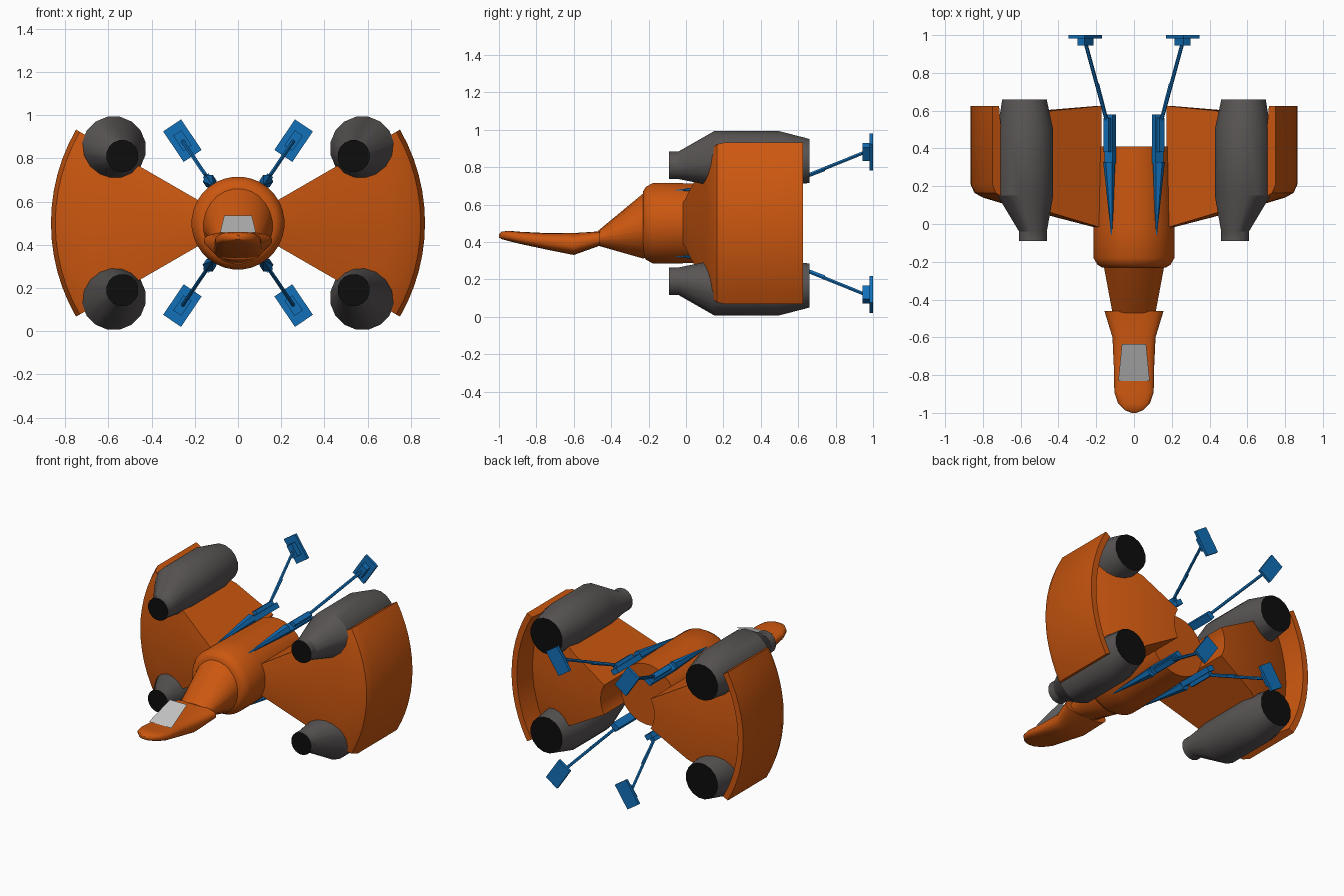
import bpy, bmesh, math
from mathutils import Matrix, Vector

cube = bpy.data.objects.get("Cube")
if cube:
    bpy.data.objects.remove(cube)

MID = 0.5  # height of the ship's long axis


def material(name, rgb):
    m = bpy.data.materials.new(name)
    m.use_nodes = True
    m.diffuse_color = (*rgb, 1)
    m.node_tree.nodes["Principled BSDF"].inputs["Base Color"].default_value = (*rgb, 1)
    return m


ORANGE = material("orange hull", (0.6, 0.095, 0.005))
GREY = material("engine grey", (0.1, 0.09, 0.09))
BLACK = material("nozzle black", (0.004, 0.004, 0.004))
BLUE = material("blue metal", (0.006, 0.16, 0.48))
GLASS = material("pale window", (0.55, 0.55, 0.55))


def finish(name, bm, mats, smooth=None):
    bmesh.ops.recalc_face_normals(bm, faces=bm.faces)
    me = bpy.data.meshes.new(name)
    bm.to_mesh(me)
    bm.free()
    ob = bpy.data.objects.new(name, me)
    bpy.context.collection.objects.link(ob)
    for m in mats:
        me.materials.append(m)
    if smooth:
        bpy.ops.object.select_all(action='DESELECT')
        ob.select_set(True)
        bpy.context.view_layer.objects.active = ob
        bpy.ops.object.shade_smooth_by_angle(angle=math.radians(smooth))
    return ob


def skin(bm, rings):
    """Join equal closed rings of points and cap both ends."""
    loops = [[bm.verts.new(p) for p in ring] for ring in rings]
    n = len(loops[0])
    for a, b in zip(loops, loops[1:]):
        for i in range(n):
            j = (i + 1) % n
            bm.faces.new((a[i], a[j], b[j], b[i]))
    return [bm.faces.new(loops[0]), bm.faces.new(loops[-1])]


def oval(y, cx, cz, rx, rz, sides, power=1.0):
    def bend(v):
        return math.copysign(abs(v) ** power, v)
    angles = [math.tau * (i + 0.5) / sides for i in range(sides)]
    return [(cx + rx * bend(math.cos(a)), y, cz + rz * bend(math.sin(a))) for a in angles]


# Fuselage drum
bm = bmesh.new()
skin(bm, [oval(y, 0, MID, r, r, 32) for y, r in
          ((-0.23, 0.17), (-0.215, 0.195), (-0.18, 0.215), (-0.02, 0.215), (0.41, 0.205))])
finish("fuselage", bm, [ORANGE], 35)

# Neck, flattening from round to a thin oval
bm = bmesh.new()
skin(bm, [oval(-0.2, 0, MID, 0.165, 0.18, 24), oval(-0.23, 0, 0.485, 0.16, 0.175, 24),
          oval(-0.47, 0, 0.42, 0.115, 0.04, 24)])
finish("neck", bm, [ORANGE], 35)

# Flat-topped nose: y, half width, top, bottom
bm = bmesh.new()
skin(bm, [oval(y, 0, (t + b) / 2, w, (t - b) / 2, 20, 0.7) for y, w, t, b in
          ((-0.46, 0.158, 0.457, 0.38), (-0.6, 0.115, 0.448, 0.33), (-0.75, 0.108, 0.448, 0.36),
           (-0.89, 0.105, 0.455, 0.39), (-0.95, 0.085, 0.46, 0.405),
           (-0.985, 0.05, 0.455, 0.415), (-1.0, 0.012, 0.442, 0.425))])
finish("nose", bm, [ORANGE], 35)

# Tilted window
bm = bmesh.new()
bm.faces.new([bm.verts.new(p) for p in ((-0.083, -0.83, 0.456), (0.083, -0.83, 0.456),
                                        (0.064, -0.635, 0.535), (-0.064, -0.635, 0.535))])
finish("window", bm, [GLASS])

# Wings: a radius/depth profile swept through a wedge, outer rim deeper than the web
WING = ((0.2, -0.02), (0.7, 0.11), (0.8, 0.14), (0.845, 0.165), (0.865, 0.21),
        (0.865, 0.625), (0.825, 0.625), (0.81, 0.48), (0.5, 0.6), (0.2, 0.625))
for side, label in ((1, "left"), (-1, "right")):
    bm = bmesh.new()
    steps = 12
    rings = []
    for i in range(steps + 1):
        a = math.radians(-30 + 60 * i / steps)
        rings.append([(side * r * math.cos(a), y, MID + r * math.sin(a)) for r, y in WING])
    skin(bm, rings)
    finish(label + "_wing", bm, [ORANGE], 30)

# Engines: y, centre x, centre height above the axis, radius
ENGINE = ((-0.09, 0.535, 0.31, 0.075), (-0.04, 0.535, 0.31, 0.075), (0.15, 0.575, 0.345, 0.15),
          (0.5, 0.575, 0.345, 0.15), (0.66, 0.58, 0.333, 0.12))


def antenna_box(bm, size, centre):
    m = Matrix.Translation(centre) @ Matrix.Diagonal((*size, 1))
    bmesh.ops.create_cube(bm, size=1, matrix=m)


def strut(bm, start, end, r0, r1):
    a, b = Vector(start), Vector(end)
    d = b - a
    m = Matrix.Translation((a + b) / 2) @ d.to_track_quat('Z', 'Y').to_matrix().to_4x4()
    bmesh.ops.create_cone(bm, cap_ends=True, segments=6, radius1=r0, radius2=r1,
                          depth=d.length, matrix=m)


for sx, lx in ((1, "left"), (-1, "right")):
    for sz, lz in ((1, "upper"), (-1, "lower")):
        bm = bmesh.new()
        caps = skin(bm, [oval(y, sx * x, MID + sz * z, r, r, 16) for y, x, z, r in ENGINE])
        for f in caps:
            f.material_index = 1
        finish(f"{lx}_{lz}_engine", bm, [GREY, BLACK], 30)

        # Antenna in a local frame: x tangential, y aft, z outward from the axis
        bm = bmesh.new()
        strut(bm, (0, -0.07, 0.21), (0, 0.33, 0.235), 0.003, 0.032)
        antenna_box(bm, (0.05, 0.26, 0.035), (0, 0.45, 0.225))
        antenna_box(bm, (0.032, 0.18, 0.03), (0, 0.47, 0.252))
        strut(bm, (0, 0.5, 0.235), (0, 0.74, 0.345), 0.009, 0.009)
        strut(bm, (0, 0.56, 0.265), (0, 0.96, 0.46), 0.01, 0.01)
        antenna_box(bm, (0.045, 0.04, 0.085), (0, 0.965, 0.46))
        antenna_box(bm, (0.1, 0.018, 0.17), (0, 0.991, 0.46))
        tilt = sx * math.radians(34 if sz > 0 else 146)
        bm.transform(Matrix.Translation((0, 0, MID)) @ Matrix.Rotation(tilt, 4, 'Y'))
        finish(f"{lx}_{lz}_antenna", bm, [BLUE])
